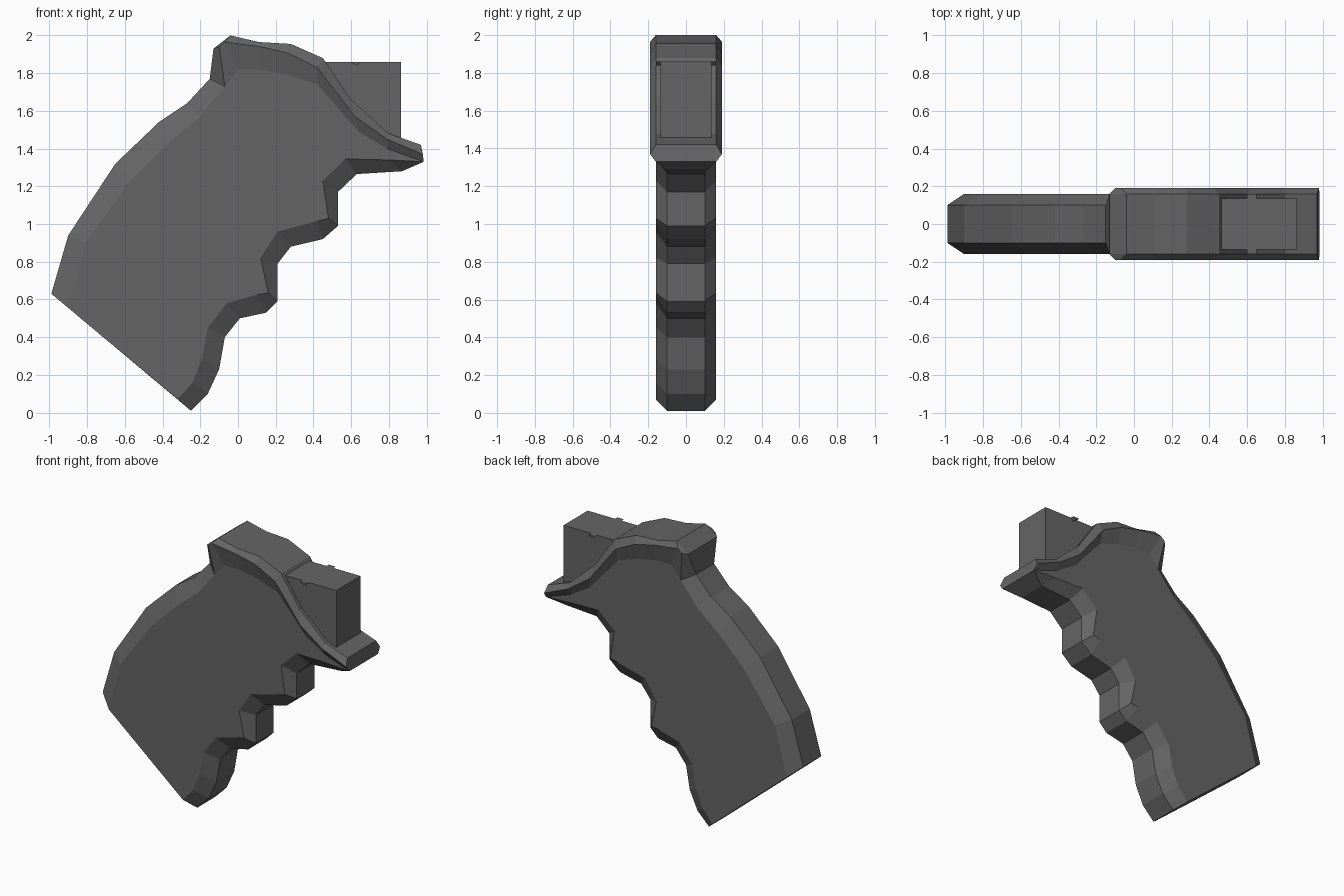
import bpy
import bmesh

default_cube = bpy.data.objects.get("Cube")
if default_cube:
    bpy.data.objects.remove(default_cube, do_unlink=True)

# Single matte grey for every part
grey = bpy.data.materials.new("dark_grey")
grey.use_nodes = True
colour = (0.13, 0.13, 0.132, 1)
grey.diffuse_color = colour
grey.node_tree.nodes["Principled BSDF"].inputs["Base Color"].default_value = colour

CORE = 0.1      # half width of the narrow front and back straps
SIDE = 0.16     # half width of the grip sides
RIM = 0.19      # half width of the flared rim


def finish(name, bm):
    """Clean the mesh and turn it into a flat-shaded object."""
    bmesh.ops.remove_doubles(bm, verts=bm.verts, dist=0.0005)
    bmesh.ops.recalc_face_normals(bm, faces=bm.faces)
    mesh = bpy.data.meshes.new(name)
    bm.to_mesh(mesh)
    bm.free()
    mesh.materials.append(grey)
    obj = bpy.data.objects.new(name, mesh)
    bpy.context.collection.objects.link(obj)
    return obj


# Back strap, heel to web: centre (x, z) and side (x, z)
back_strap = [
    ((-.99, .63), (-.9, .555)), ((-.9, .94), (-.81, .9)),
    ((-.65, 1.32), (-.57, 1.23)), ((-.42, 1.54), (-.37, 1.43)),
    ((-.27, 1.64), (-.2, 1.57)), ((-.15, 1.77), (-.07, 1.73)),
]

# Flared rim, back to front: top edge, widest edge and lower edge
rim = [
    ((-.13, 1.93), (-.1, 1.94), (-.07, 1.73)),
    ((-.04, 2), (-.07, 1.965), (0, 1.82)),
    ((.11, 1.965), (.12, 1.94), (.12, 1.82)),
    ((.28, 1.955), (.27, 1.905), (.27, 1.79)),
    ((.45, 1.88), (.42, 1.83), (.42, 1.74)),
    ((.6, 1.66), (.62, 1.57), (.64, 1.49)),
    ((.8, 1.48), (.79, 1.45), (.79, 1.4)),
    ((.97, 1.42), (.98, 1.37), (.985, 1.33)),
]

# Finger grooves, rim tip to toe: centre (x, z) and side (x, z)
front_strap = [
    ((.87, 1.28), (.8, 1.34)), ((.63, 1.265), (.57, 1.345)),
    ((.53, 1.17), (.45, 1.23)), ((.53, .99), (.48, 1.03)),
    ((.45, .92), (.42, 1.015)), ((.28, .88), (.21, .96)),
    ((.21, .79), (.12, .82)), ((.21, .59), (.16, .635)),
    ((.15, .53), (.1, .625)), ((.01, .5), (-.06, .58)),
    ((-.07, .4), (-.16, .45)), ((-.1, .23), (-.19, .29)),
    ((-.16, .1), (-.24, .16)), ((-.25, .01), (-.32, .07)),
]


def build_grip():
    bm = bmesh.new()
    tip = rim[-1][-1]

    # Each station holds the centre edge and the side edge with half widths
    stations = [(c, CORE, s, SIDE) for c, s in back_strap]
    stations += [(top, SIDE, wide, RIM) for top, wide, low in rim]
    stations.append((tip, SIDE, tip, SIDE))
    stations += [(c, CORE, s, SIDE) for c, s in front_strap]

    def make(point, half, sign):
        return bm.verts.new((point[0], sign * half, point[1]))

    def skin(row_a, row_b):
        for a, b, c, d in zip(row_a, row_a[1:], row_b[1:], row_b):
            bm.faces.new((a, b, c, d))

    centres, edges = {}, {}
    for sign in (-1, 1):
        centre = [make(c, ch, sign) for c, ch, s, sh in stations]
        edge = [make(s, sh, sign) for c, ch, s, sh in stations]
        low = [make(under, SIDE, sign) for top, wide, under in rim]
        first = len(back_strap)
        last = first + len(rim)
        skin(centre, edge)                     # chamfers
        skin(edge[first:last], low)            # underside of the rim
        # Flat side panel; rim ends share their points with the straps
        bm.faces.new(edge[:first] + low[1:-1] + edge[last:])
        centres[sign], edges[sign] = centre, edge

    skin(centres[-1], centres[1])              # straps and rim top
    # Flat base
    near_c, far_c = centres[-1], centres[1]
    near_e, far_e = edges[-1], edges[1]
    bm.faces.new((near_c[0], near_e[0], near_e[-1], near_c[-1],
                  far_c[-1], far_e[-1], far_e[0], far_c[0]))
    return finish("grip_body", bm)


def extrude_profile(name, profile, y_from, y_to):
    """Prism from an (x, z) outline."""
    bm = bmesh.new()
    near = [bm.verts.new((x, y_from, z)) for x, z in profile]
    far = [bm.verts.new((x, y_to, z)) for x, z in profile]
    bm.faces.new(near)
    bm.faces.new(far)
    for i in range(len(profile)):
        j = (i + 1) % len(profile)
        bm.faces.new((near[i], near[j], far[j], far[i]))
    return finish(name, bm)


build_grip()

# Mounting block rising from the sloped rim
block_half = 0.135
block_top = 1.86
extrude_profile("mounting_block",
                [(.46, block_top), (.46, 1.7), (.62, 1.5), (.8, 1.42),
                 (.865, 1.42), (.865, block_top)],
                -block_half, block_half)

# Small wedge tabs on both sides of the block
for label, sign in (("right", -1), ("left", 1)):
    extrude_profile(label + "_tab",
                    [(.6, block_top), (.63, block_top - .02), (.65, block_top)],
                    sign * (block_half - .01), sign * SIDE)
